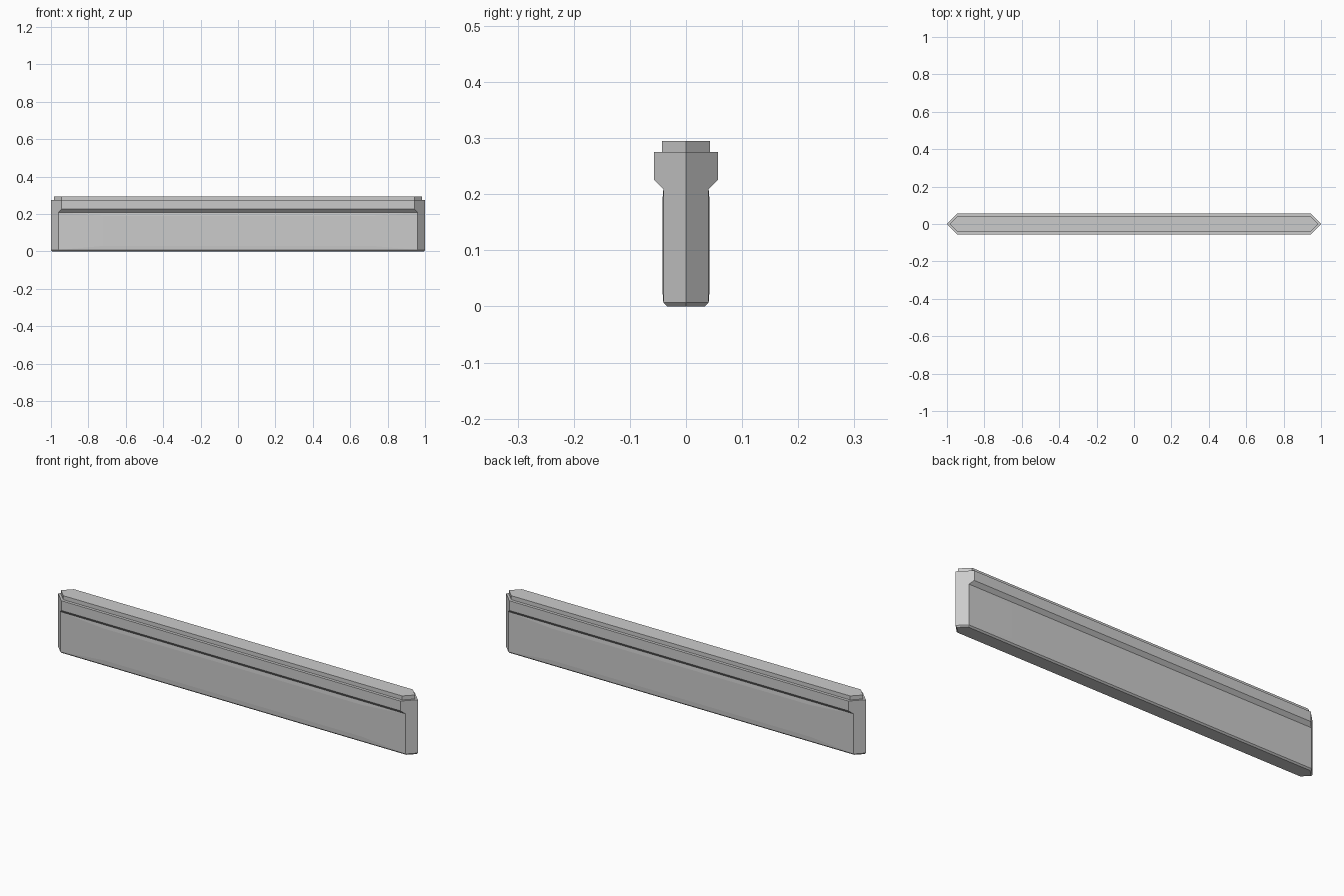
import bpy
import bmesh

cube = bpy.data.objects.get("Cube")
if cube:
    bpy.data.objects.remove(cube, do_unlink=True)

grey = bpy.data.materials.new("plain grey")
grey.use_nodes = True
colour = (0.6, 0.6, 0.6, 1)
grey.diffuse_color = colour
grey.node_tree.nodes["Principled BSDF"].inputs["Base Color"].default_value = colour


def finish(name, bm):
    bmesh.ops.recalc_face_normals(bm, faces=bm.faces)
    mesh = bpy.data.meshes.new(name)
    bm.to_mesh(mesh)
    bm.free()
    mesh.materials.append(grey)
    obj = bpy.data.objects.new(name, mesh)
    bpy.context.collection.objects.link(obj)
    return obj


def pointed_wall(name, profile):
    """Stack six-sided rings with 45 degree points; profile holds (z, half width, tip x)."""
    bm = bmesh.new()
    rings = []
    for z, w, tip in profile:
        s = tip - w
        outline = [(tip, 0), (s, w), (-s, w), (-tip, 0), (-s, -w), (s, -w)]
        rings.append([bm.verts.new((x, y, z)) for x, y in outline])
    for low, high in zip(rings, rings[1:]):
        for i in range(6):
            j = (i + 1) % 6
            bm.faces.new((low[i], low[j], high[j], high[i]))
    bm.faces.new(rings[0])
    bm.faces.new(rings[-1])
    return finish(name, bm)


# Wall with bevelled foot, flared ledge and stepped top ridge
pointed_wall("wall_body", [
    (0, 0.033, 0.992),
    (0.007, 0.0405, 1),
    (0.209, 0.0405, 1),
    (0.226, 0.057, 1),
    (0.275, 0.057, 1),
    (0.275, 0.0425, 0.985),
    (0.295, 0.0425, 0.985),
])


# Very slight swelling of the long side faces
def side_swell(name, side):
    bm = bmesh.new()
    loops = []
    for x, low, high, y in ((0.955, 0.008, 0.207, 0.0405), (0.72, 0.03, 0.19, 0.042)):
        corners = [(-x, low), (x, low), (x, high), (-x, high)]
        loops.append([bm.verts.new((cx, side * y, cz)) for cx, cz in corners])
    outer, inner = loops
    for i in range(4):
        j = (i + 1) % 4
        bm.faces.new((outer[i], outer[j], inner[j], inner[i]))
    bm.faces.new(inner)
    bm.faces.new(outer[::-1])
    return finish(name, bm)


side_swell("front_side_panel", -1)
side_swell("back_side_panel", 1)
